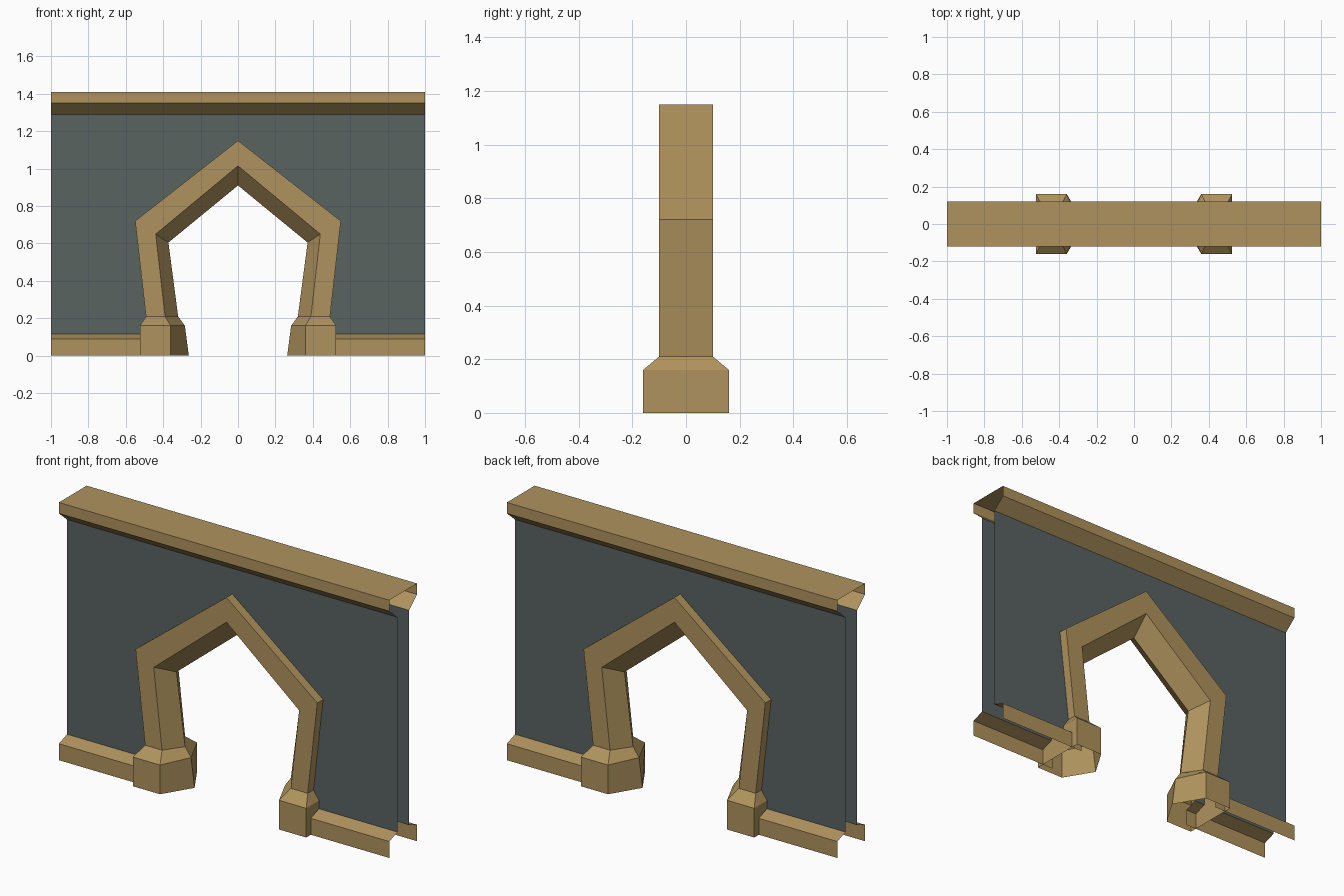
import bpy, bmesh

if "Cube" in bpy.data.objects:
    bpy.data.objects.remove(bpy.data.objects["Cube"])


def material(name, color):
    m = bpy.data.materials.new(name)
    m.diffuse_color = (*color, 1)
    m.use_nodes = True
    m.node_tree.nodes["Principled BSDF"].inputs["Base Color"].default_value = m.diffuse_color
    return m


SAND = material("sandstone", (0.43, 0.29, 0.11))
SLATE = material("slate_plaster", (0.10, 0.125, 0.12))


def make(name, verts, faces, mat, recalc=False):
    mesh = bpy.data.meshes.new(name)
    mesh.from_pydata(verts, [], faces)
    if recalc:
        bm = bmesh.new()
        bm.from_mesh(mesh)
        bmesh.ops.recalc_face_normals(bm, faces=bm.faces)
        bm.to_mesh(mesh)
        bm.free()
    mesh.materials.append(mat)
    obj = bpy.data.objects.new(name, mesh)
    bpy.context.collection.objects.link(obj)
    return obj


def strip(name, profile, x0, x1):
    """Open-ended moulding: a (y, z) profile run along x."""
    verts = [(x, y, z) for y, z in profile for x in (x0, x1)]
    faces = [(2 * i, 2 * i + 1, 2 * i + 3, 2 * i + 2) for i in range(len(profile) - 1)]
    return make(name, verts, faces, SAND)


def sweep(name, stations):
    """Five-sided tube; each station gives outer, inner, ridge (x, z) and half depth."""
    verts, faces = [], []
    for outer, inner, ridge, d in stations:
        for (x, z), y in ((outer, -d), (outer, d), (inner, d), (ridge, 0), (inner, -d)):
            verts.append((x, y, z))
    for s in range(len(stations) - 1):
        for i in range(5):
            j = (i + 1) % 5
            faces.append((5 * s + i, 5 * s + j, 5 * s + 5 + j, 5 * s + 5 + i))
    return make(name, verts, faces, SAND, recalc=True)


def flip_x(station):
    return tuple((-p[0], p[1]) for p in station[:3]) + (station[3],)


# Wall skins, front and back, with the archway cut out
half = [(0.44, 0.115), (1, 0.115), (1, 1.29)]
opening = [(0.44, 0.21), (0.5, 0.69)]
outline = (half + [(-x, z) for x, z in reversed(half)]
           + [(-x, z) for x, z in opening] + [(0, 1.08)] + opening[::-1])
for label, y in (("front", -0.05), ("back", 0.05)):
    pts = outline if y < 0 else outline[::-1]
    make(f"{label}_wall", [(x, y, z) for x, z in pts], [tuple(range(len(pts)))], SLATE)

# Coping along the top
strip("top_coping", [(-0.05, 1.29), (-0.12, 1.35), (-0.12, 1.41),
                     (0.12, 1.41), (0.12, 1.35), (0.05, 1.29)], -1, 1)

# Skirting on both faces, either side of the arch
skirt = [(-0.12, 0), (-0.12, 0.09), (-0.05, 0.115)]
for side, x0, x1 in (("left", -1, -0.46), ("right", 0.46, 1)):
    strip(f"front_skirting_{side}", skirt, x0, x1)
    strip(f"back_skirting_{side}", [(-y, z) for y, z in reversed(skirt)], x0, x1)

# Pointed arch surround with a ridge along its inner side
foot = ((-0.492, 0.21), (-0.39, 0.21), (-0.32, 0.21), 0.10)
elbow = ((-0.55, 0.72), (-0.44, 0.65), (-0.372, 0.605), 0.10)
apex = ((0, 1.15), (0, 1.015), (0, 0.91), 0.10)
sweep("arch_surround", [foot, elbow, apex, flip_x(elbow), flip_x(foot)])

# Plinths with sloped shoulders under each leg
plinth = [((-0.525, 0), (-0.36, 0), (-0.263, 0), 0.16),
          ((-0.525, 0.16), (-0.36, 0.16), (-0.284, 0.16), 0.16), foot]
sweep("left_plinth", plinth)
sweep("right_plinth", [flip_x(s) for s in plinth])
